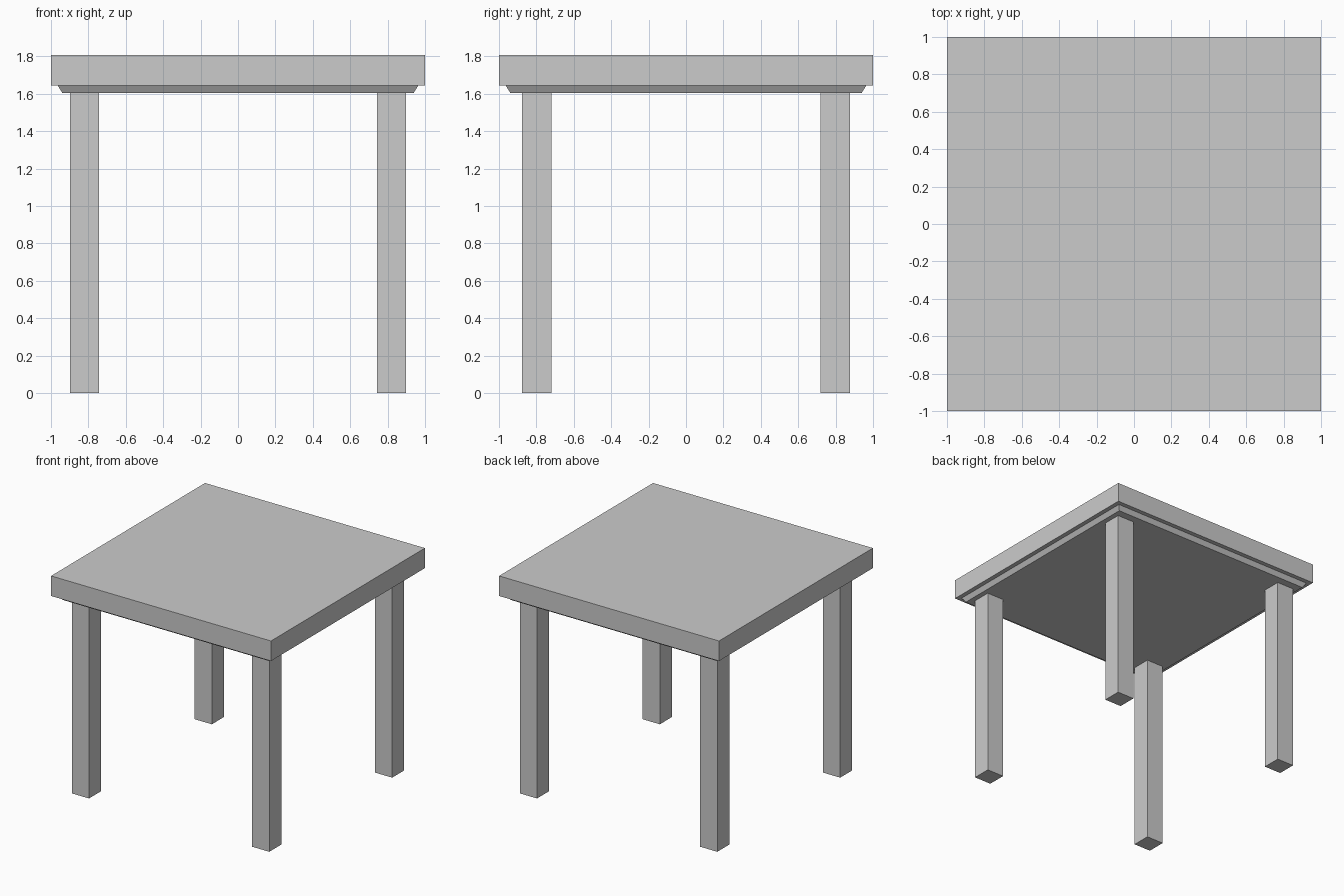
import bpy
import bmesh

if "Cube" in bpy.data.objects:
    bpy.data.objects.remove(bpy.data.objects["Cube"])


def tapered_box(name, center, z0, z1, bottom_half, top_half):
    """Box with independent half sizes (x, y) at bottom and top."""
    bm = bmesh.new()
    bmesh.ops.create_cube(bm, size=2)
    for v in bm.verts:
        hx, hy = top_half if v.co.z > 0 else bottom_half
        v.co = (center[0] + v.co.x * hx,
                center[1] + v.co.y * hy,
                z1 if v.co.z > 0 else z0)
    mesh = bpy.data.meshes.new(name)
    bm.to_mesh(mesh)
    bm.free()
    obj = bpy.data.objects.new(name, mesh)
    bpy.context.collection.objects.link(obj)
    return obj


# Thick square top
tapered_box("table_top", (0, 0), 1.643, 1.808, (1, 1), (1, 1))

# Shallow tapered panel under the top
tapered_box("under_panel", (0, 0), 1.605, 1.643, (0.94, 0.94), (0.963, 0.963))

# Four square legs
LEG = (0.078, 0.078)
for side, x in (("left", -0.82), ("right", 0.82)):
    for end, y in (("front", -0.798), ("back", 0.798)):
        tapered_box(f"{end}_{side}_leg", (x, y), 0, 1.605, LEG, LEG)
